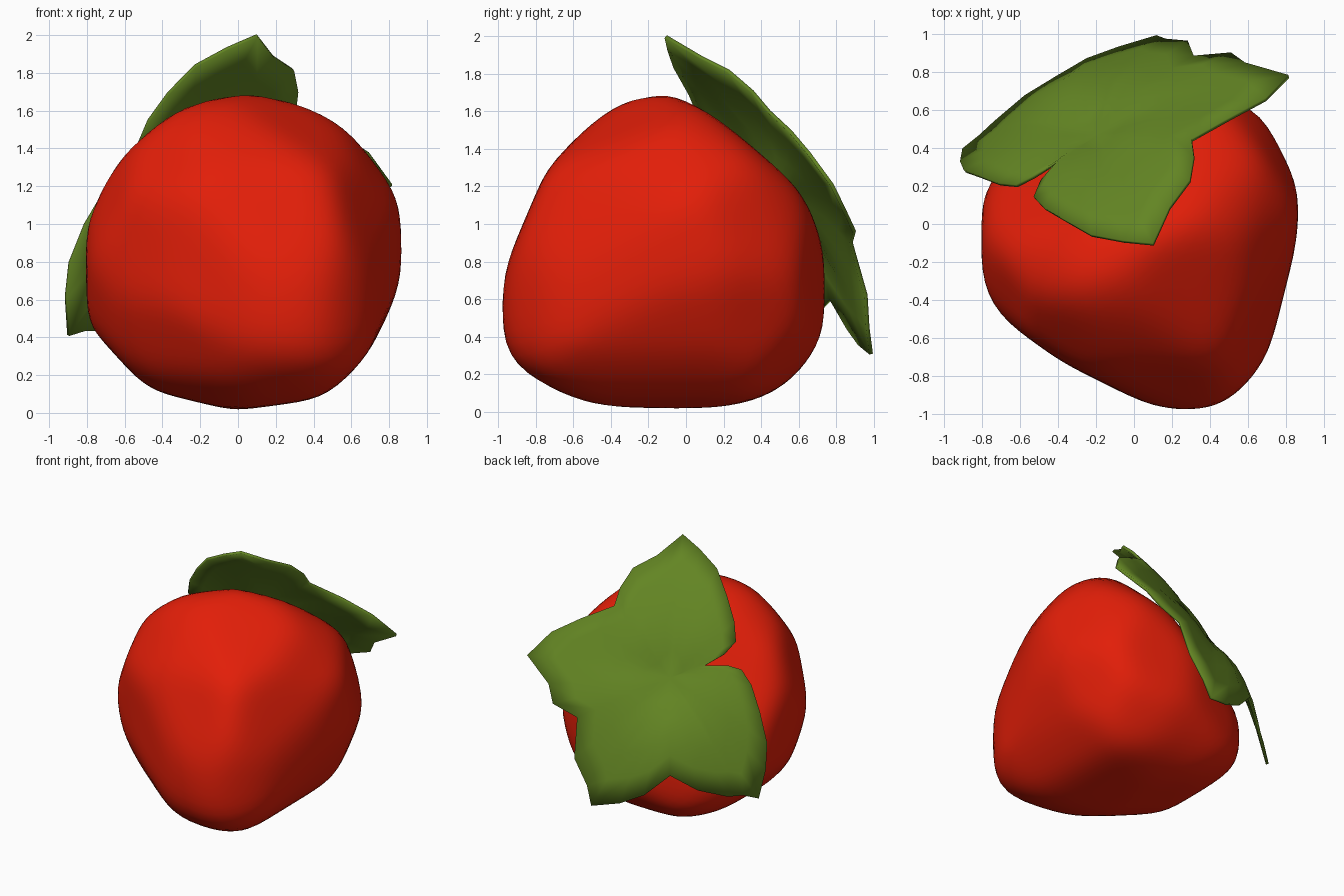
import bpy, bmesh, math
from mathutils import Vector
from mathutils.bvhtree import BVHTree

cube = bpy.data.objects.get("Cube")
if cube:
    bpy.data.objects.remove(cube, do_unlink=True)


def frame(azimuth, elevation):
    # Side, up and facing directions for a compass angle and a tilt
    az, el = math.radians(azimuth), math.radians(elevation)
    facing = Vector((math.cos(az) * math.cos(el), math.sin(az) * math.cos(el), math.sin(el)))
    side = Vector((-math.sin(az), math.cos(az), 0))
    return side, facing.cross(side), facing


def material(name, color):
    m = bpy.data.materials.new(name)
    m.use_nodes = True
    m.diffuse_color = color
    m.node_tree.nodes["Principled BSDF"].inputs["Base Color"].default_value = color
    return m


def make_object(name, bm, mat, angle):
    mesh = bpy.data.meshes.new(name)
    bm.to_mesh(mesh)
    mesh.materials.append(mat)
    ob = bpy.data.objects.new(name, mesh)
    bpy.context.collection.objects.link(ob)
    bpy.ops.object.select_all(action='DESELECT')
    ob.select_set(True)
    bpy.context.view_layer.objects.active = ob
    bpy.ops.object.shade_smooth_by_angle(angle=math.radians(angle))
    return ob


red = material("berry red", (0.76, 0.013, 0.0025, 1))
green = material("leaf green", (0.125, 0.235, 0.017, 1))

# Fruit body: a ball carved down to convex profiles (in hundredths) from several sides
CORE = Vector((0, -.05, .8))
planes = []


def carve(azimuth, elevation, profile):
    side, up, _ = frame(azimuth, elevation)
    for (ax, ay), (bx, by) in zip(profile, profile[1:] + profile[:1]):
        normal = (side * (by - ay) - up * (bx - ax)).normalized()
        reach = normal.dot((side * ax + up * ay) / 100 - CORE)
        planes.append((normal, reach) if reach > 0 else (-normal, -reach))


carve(-90, 0, [(-2, 1), (50, 8), (65, 22), (88, 70), (87, 119), (61, 157), (10, 172),
               (-30, 164), (-64, 138), (-81, 102), (-80, 47), (-48, 12)])
carve(0, 0, [(-97, 25), (-51, 2), (12, 0), (44, 8), (60, 20), (75, 42), (75, 90), (51, 139),
             (33, 154), (-10, 172), (-37, 168), (-74, 130), (-98, 74), (-100, 35)])
carve(-90, 90, [(-82, 14), (-80, -37), (-70, -50), (-38, -73), (12, -98), (45, -99), (70, -74),
                (86, -10), (88, 28), (84, 45), (64, 62), (10, 76), (-50, 58)])
carve(55, -30, [(-96, -4), (-44, -18), (25, -13), (60, 1), (76, 27), (77, 55), (22, 128),
                (-20, 156), (-50, 147), (-74, 117), (-98, 55), (-98, 15)])
carve(125, 30, [(-42, 153), (22, 157), (48, 147), (79, 111), (88, 65), (72, 20), (36, -10),
                (-10, -20), (-43, -9), (-83, 30), (-90, 61), (-76, 122)])
carve(-55, 30, [(-15, -32), (-47, -15), (-84, 49), (-88, 75), (-66, 126), (-39, 140), (3, 144),
                (38, 135), (75, 114), (92, 67), (69, 16), (6, -30)])

bm = bmesh.new()
bmesh.ops.create_icosphere(bm, subdivisions=5, radius=1)
for v in bm.verts:
    ray = v.co.normalized()
    v.co = CORE + ray * min(reach / n.dot(ray) for n, reach in planes if n.dot(ray) > .001)
for _ in range(8):
    bmesh.ops.smooth_vert(bm, verts=bm.verts[:], factor=.5,
                          use_axis_x=True, use_axis_y=True, use_axis_z=True)
surface = BVHTree.FromBMesh(bm)
make_object("fruit_body", bm, red, 60)
bm.free()

# Leaf cap outline around its centre, in hundredths (side, up)
SIDE, UP, ALONG = frame(125, 30)
CENTRE = (-.11, .78)
OUTLINE = [
    (9, 102), (21, 91), (33, 77), (40, 57), (45, 39), (46, 25), (38, 16), (24, 8),
    (40, 8), (50, 5), (57, -6), (63, -25), (68, -46), (67, -64), (62, -84),
    (51, -82), (40, -83), (19, -79), (0, -69), (-18, -82), (-35, -87), (-55, -88),
    (-58, -74), (-67, -55), (-65, -27), (-82, -17), (-85, -3), (-100, 18),
    (-83, 34), (-62, 43), (-39, 51), (-35, 64), (-26, 78), (-9, 87),
]


def leaf_point(ds, du):
    # Draped dome with a hollow centre, a fold per lobe and a hump between the lower lobes
    base = SIDE * (CENTRE[0] + ds) + UP * (CENTRE[1] + du)
    rho = math.hypot(ds, du)
    fold = -.02 * rho * math.cos(5 * (math.atan2(du, ds) - math.radians(88)))
    hump = .06 * math.exp(-8 * (ds ** 2 + (du + .55) ** 2))
    hollow = .06 * math.exp(-25 * rho ** 2)
    d = 1.06 - .18 * rho ** 2 + .12 * ds + fold + hump - hollow
    hit = surface.ray_cast(base + ALONG * 3, -ALONG)[0]
    if hit:
        d = max(d, hit.dot(ALONG) + .015)
    return base + ALONG * d


bm = bmesh.new()
inner = None
for t in (.2, .4, .6, .8, 1):
    ring = [bm.verts.new(leaf_point(x * t / 100, y * t / 100)) for x, y in reversed(OUTLINE)]
    if not inner:
        hub = bm.verts.new(leaf_point(0, 0))
    for i in range(len(ring)):
        j = (i + 1) % len(ring)
        bm.faces.new((ring[i], ring[j], inner[j], inner[i]) if inner else (ring[i], ring[j], hub))
    inner = ring
cap = make_object("leaf_cap", bm, green, 50)
bm.free()
thick = cap.modifiers.new("thickness", 'SOLIDIFY')
thick.thickness = .02
thick.offset = 1
